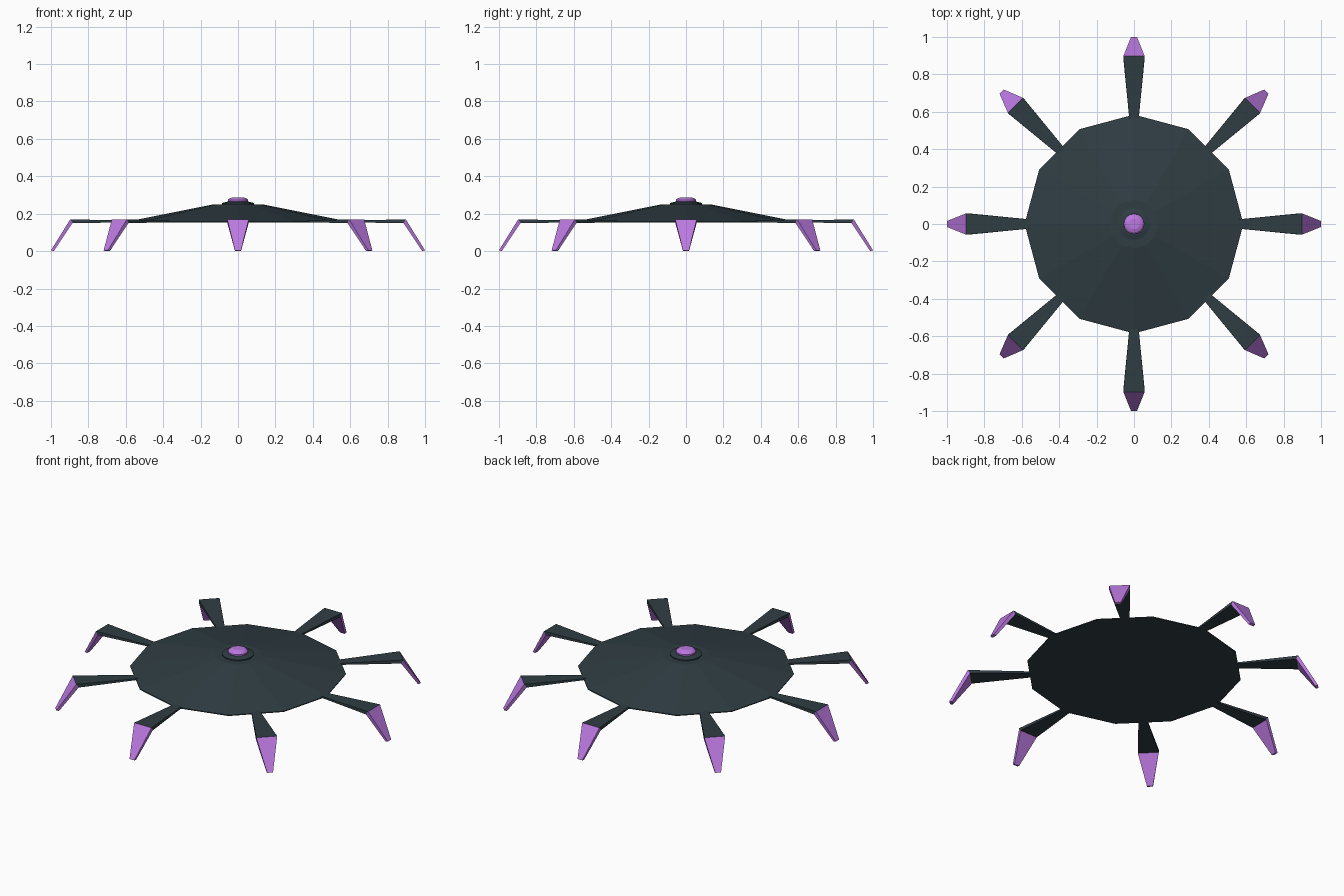
import bpy, bmesh, math
from mathutils import Matrix

cube = bpy.data.objects.get("Cube")
if cube:
    bpy.data.objects.remove(cube, do_unlink=True)


def material(name, rgb):
    mat = bpy.data.materials.new(name)
    mat.use_nodes = True
    mat.diffuse_color = (*rgb, 1)
    mat.node_tree.nodes["Principled BSDF"].inputs["Base Color"].default_value = (*rgb, 1)
    return mat


SLATE = material("dark slate", (0.029, 0.047, 0.056))
VIOLET = material("violet", (0.50, 0.19, 0.75))


def finish(name, bm, mat):
    bmesh.ops.recalc_face_normals(bm, faces=bm.faces)
    mesh = bpy.data.meshes.new(name)
    bm.to_mesh(mesh)
    bm.free()
    mesh.materials.append(mat)
    obj = bpy.data.objects.new(name, mesh)
    bpy.context.collection.objects.link(obj)
    return obj


def lathe(name, profile, sides, mat):
    """Stack rings of (radius, height) and cap both ends."""
    bm = bmesh.new()
    rings = []
    for r, z in profile:
        rings.append([bm.verts.new((r * math.cos(a), r * math.sin(a), z))
                      for a in (math.tau * i / sides for i in range(sides))])
    for low, high in zip(rings, rings[1:]):
        for i in range(sides):
            j = (i + 1) % sides
            bm.faces.new((low[i], low[j], high[j], high[i]))
    bm.faces.new(rings[0])
    bm.faces.new(rings[-1])
    return finish(name, bm, mat)


def loft(name, start, end, angle, mat):
    """Tapered bar along +x; each end is (half width, (x, z) top, (x, z) bottom)."""
    bm = bmesh.new()
    ends = []
    for w, (xt, zt), (xb, zb) in (start, end):
        ends.append([bm.verts.new(p) for p in
                     ((xt, -w, zt), (xt, w, zt), (xb, w, zb), (xb, -w, zb))])
    a, b = ends
    for i in range(4):
        j = (i + 1) % 4
        bm.faces.new((a[i], a[j], b[j], b[i]))
    bm.faces.new(a)
    bm.faces.new(b)
    bm.transform(Matrix.Rotation(angle, 4, "Z"))
    return finish(name, bm, mat)


# Twelve-sided shallow hull
lathe("hull", [(0.585, 0.154), (0.585, 0.159), (0.13, 0.25)], 12, SLATE)

# Collar and gem on top
lathe("collar", [(0.085, 0.247), (0.085, 0.257), (0.06, 0.264)], 32, SLATE)
lathe("gem", [(0.045, 0.255), (0.054, 0.265), (0.054, 0.273),
              (0.045, 0.282), (0.028, 0.288)], 20, VIOLET)

# Eight arms, each ending in a downward claw
for k in range(8):
    turn = k * math.tau / 8
    loft(f"arm_{k + 1}",
         (0.022, (0.53, 0.162), (0.53, 0.154)),
         (0.057, (0.897, 0.17), (0.885, 0.15)), turn, SLATE)
    loft(f"claw_{k + 1}",
         (0.057, (0.897, 0.17), (0.885, 0.15)),
         (0.016, (1.0, 0.004), (0.985, 0.0)), turn, VIOLET)
